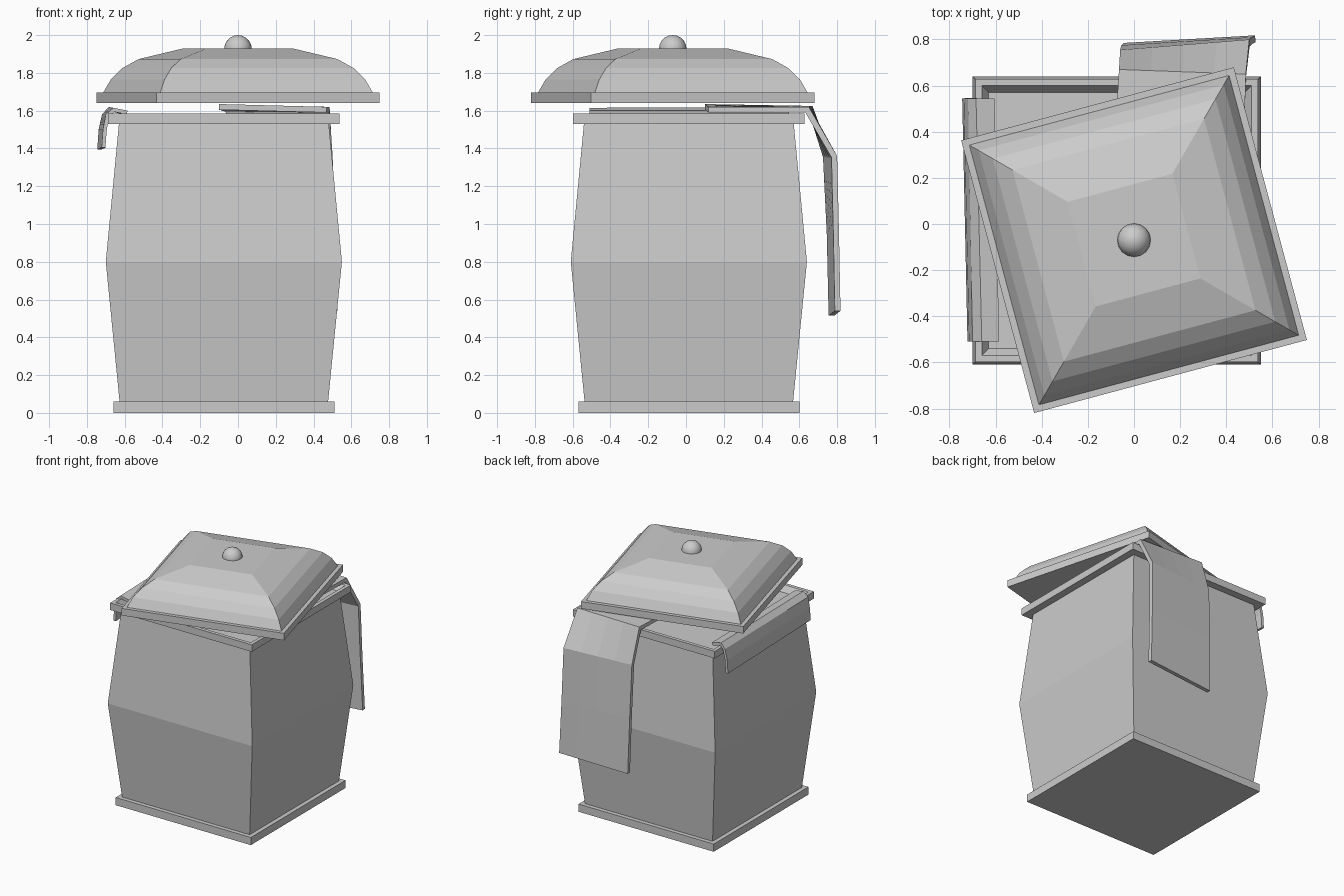
import bpy
import bmesh
import math
from mathutils import Vector

default = bpy.data.objects.get("Cube")
if default:
    bpy.data.objects.remove(default, do_unlink=True)

# Single plain material
grey = bpy.data.materials.new("light_grey")
grey.use_nodes = True
tone = (0.6, 0.6, 0.6, 1.0)
grey.diffuse_color = tone
grey.node_tree.nodes["Principled BSDF"].inputs["Base Color"].default_value = tone


def finish(name, bm, location=(0, 0, 0), turn=0.0):
    mesh = bpy.data.meshes.new(name)
    bm.to_mesh(mesh)
    bm.free()
    mesh.materials.append(grey)
    obj = bpy.data.objects.new(name, mesh)
    obj.location = location
    obj.rotation_euler.z = math.radians(turn)
    bpy.context.collection.objects.link(obj)
    return obj


def square_loft(name, profile, location, turn=0.0):
    """Closed solid of stacked squares; profile holds (half width, height)."""
    bm = bmesh.new()
    corners = ((-1, -1), (1, -1), (1, 1), (-1, 1))
    rings = [[bm.verts.new((h * x, h * y, z)) for x, y in corners]
             for h, z in profile]
    for low, high in zip(rings, rings[1:]):
        for i in range(4):
            j = (i + 1) % 4
            bm.faces.new((low[i], low[j], high[j], high[i]))
    bm.faces.new(rings[0][::-1])
    bm.faces.new(rings[-1])
    return finish(name, bm, location, turn)


def cloth(name, edge_a, edge_b, thickness, columns=4):
    """Sheet stretched between two edge paths, thickened inward."""
    bm = bmesh.new()
    rows = [[bm.verts.new(Vector(a).lerp(Vector(b), c / columns))
             for c in range(columns + 1)] for a, b in zip(edge_a, edge_b)]
    for near, far in zip(rows, rows[1:]):
        for c in range(columns):
            bm.faces.new((near[c], near[c + 1], far[c + 1], far[c]))
    obj = finish(name, bm)
    solid = obj.modifiers.new("thickness", "SOLIDIFY")
    solid.thickness = thickness
    solid.offset = -1
    solid.use_even_offset = True
    return obj


# Jar: foot, bulging body and recessed rim
jar = (-0.075, 0.015, 0)
square_loft("jar_foot", [(0.585, 0), (0.585, 0.06)], jar)
square_loft("jar_body", [(0.55, 0.05), (0.552, 0.06), (0.625, 0.8),
                         (0.555, 1.535)], jar)
square_loft("jar_rim", [(0.55, 1.53), (0.613, 1.53), (0.613, 1.585),
                        (0.585, 1.585), (0.555, 1.54)], jar)

# Lid: flange and stepped dome, turned askew
lid = (0, -0.07, 0)
square_loft("lid_flange", [(0.612, 1.64), (0.612, 1.695)], lid, 15)
square_loft("lid_dome", [(0.583, 1.69), (0.583, 1.695), (0.55, 1.765),
                         (0.5, 1.825), (0.43, 1.873), (0.235, 1.93)], lid, 15)

# Knob
ball = bmesh.new()
bmesh.ops.create_uvsphere(ball, u_segments=16, v_segments=10, radius=0.073)
for face in ball.faces:
    face.smooth = True
finish("lid_knob", ball, (0, -0.07, 1.927))

# Long cloth hanging down the back
cloth("long_cloth",
      [(-0.1, 0.1, 1.635), (-0.065, 0.67, 1.625), (-0.06, 0.755, 1.36),
       (-0.055, 0.775, 0.95), (-0.045, 0.785, 0.515)],
      [(0.47, 0.12, 1.62), (0.485, 0.65, 1.62), (0.5, 0.8, 1.36),
       (0.51, 0.81, 0.95), (0.525, 0.818, 0.54)], 0.03)

# Short cloth folded over the side rim
cloth("short_cloth",
      [(-0.585, -0.51, 1.6), (-0.66, -0.51, 1.615), (-0.7, -0.51, 1.58),
       (-0.715, -0.51, 1.5), (-0.722, -0.51, 1.405)],
      [(-0.605, 0.545, 1.6), (-0.685, 0.545, 1.62), (-0.72, 0.545, 1.58),
       (-0.738, 0.545, 1.5), (-0.745, 0.545, 1.395)], 0.02)
